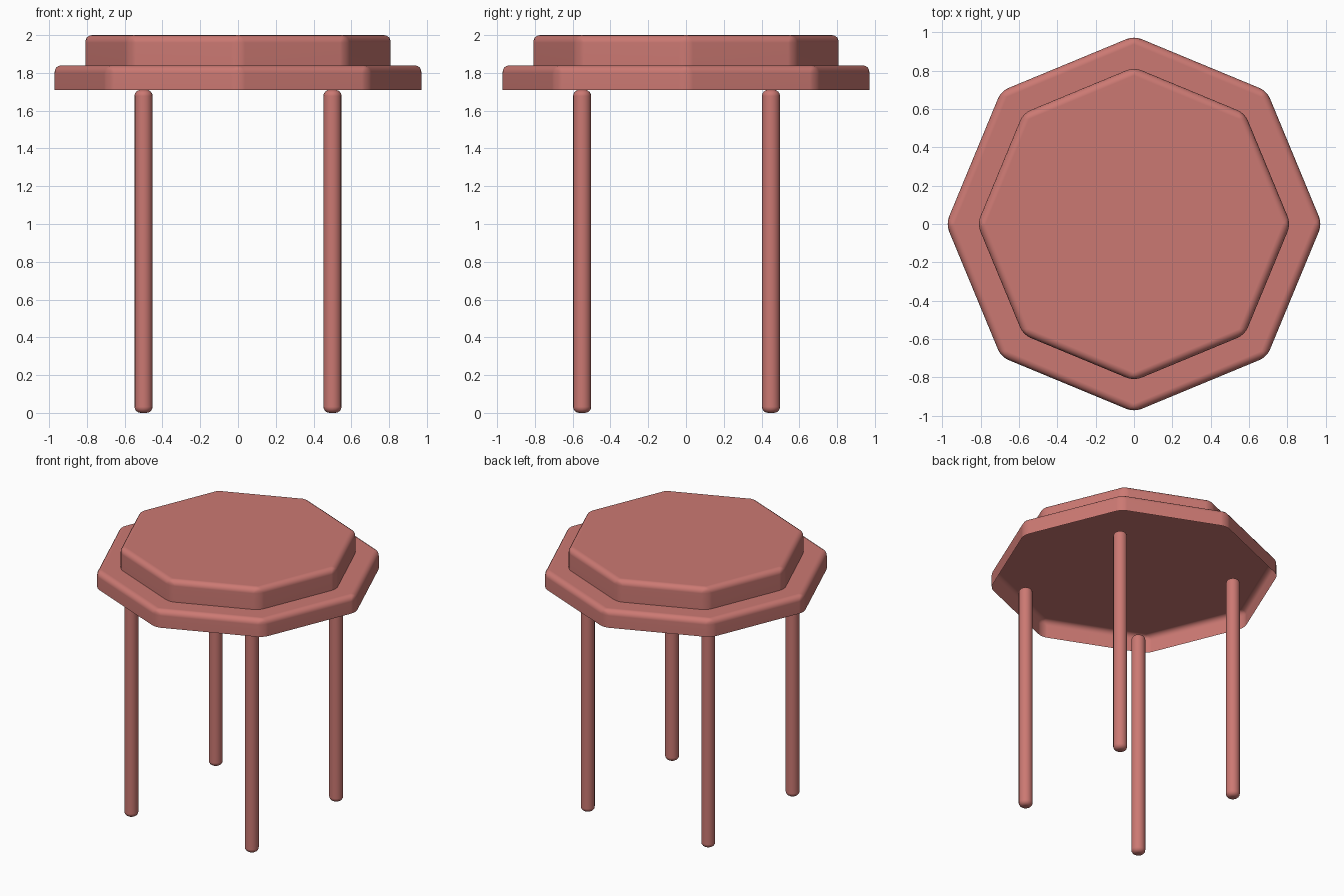
import bpy, bmesh
from math import pi
from mathutils import Matrix

if "Cube" in bpy.data.objects:
    bpy.data.objects.remove(bpy.data.objects["Cube"])

paint = bpy.data.materials.new("table_paint")
paint.diffuse_color = (0.60, 0.19, 0.17, 1)
paint.use_nodes = True
paint.node_tree.nodes["Principled BSDF"].inputs["Base Color"].default_value = paint.diffuse_color


def prism(name, sides, radius, z0, z1, bevel, x=0, y=0, slab=False):
    """Upright prism with softened edges; slabs are hollow underneath."""
    bm = bmesh.new()
    bmesh.ops.create_cone(bm, cap_ends=True, segments=sides,
                          radius1=radius, radius2=radius, depth=z1 - z0,
                          matrix=Matrix.Translation((0, 0, (z0 + z1) / 2)))
    # Slabs get a vertex on each axis
    if slab:
        start = next(v.co for v in bm.verts)
        bmesh.ops.rotate(bm, verts=bm.verts, cent=(0, 0, 0),
                         matrix=Matrix.Rotation(
                             0 if min(abs(start.x), abs(start.y)) < 1e-4 else pi / sides, 3, 'Z'))
    mid = (z0 + z1) / 2

    def wanted(e):
        vertical = abs(e.verts[0].co.z - e.verts[1].co.z) > 1e-4
        if slab:
            return vertical or e.verts[0].co.z > mid
        return not vertical

    bmesh.ops.bevel(bm, geom=[e for e in bm.edges if wanted(e)], offset=bevel,
                    offset_type='OFFSET', segments=4, profile=0.5,
                    affect='EDGES', clamp_overlap=True)
    bm.normal_update()
    if slab:
        under = [f for f in bm.faces if f.normal.z < -0.9]
        bmesh.ops.delete(bm, geom=under, context='FACES')
    for f in bm.faces:
        f.smooth = True
    me = bpy.data.meshes.new(name)
    bm.to_mesh(me)
    bm.free()
    me.materials.append(paint)
    ob = bpy.data.objects.new(name, me)
    ob.location = (x, y, 0)
    bpy.context.collection.objects.link(ob)
    # Keep the large faces looking flat between soft edges
    ob.modifiers.new("flat_faces", 'WEIGHTED_NORMAL')
    return ob


# Stepped octagonal top
prism("lower_top", 8, 0.98, 1.71, 1.84, 0.04, slab=True)
prism("upper_top", 8, 0.817, 1.84, 2.0, 0.04, slab=True)

# Four round legs, set slightly toward the front
for side, x in (("left", -0.5), ("right", 0.5)):
    for end, y in (("front", -0.55), ("back", 0.45)):
        prism(f"{end}_{side}_leg", 16, 0.048, 0.0, 1.71, 0.032, x, y)
